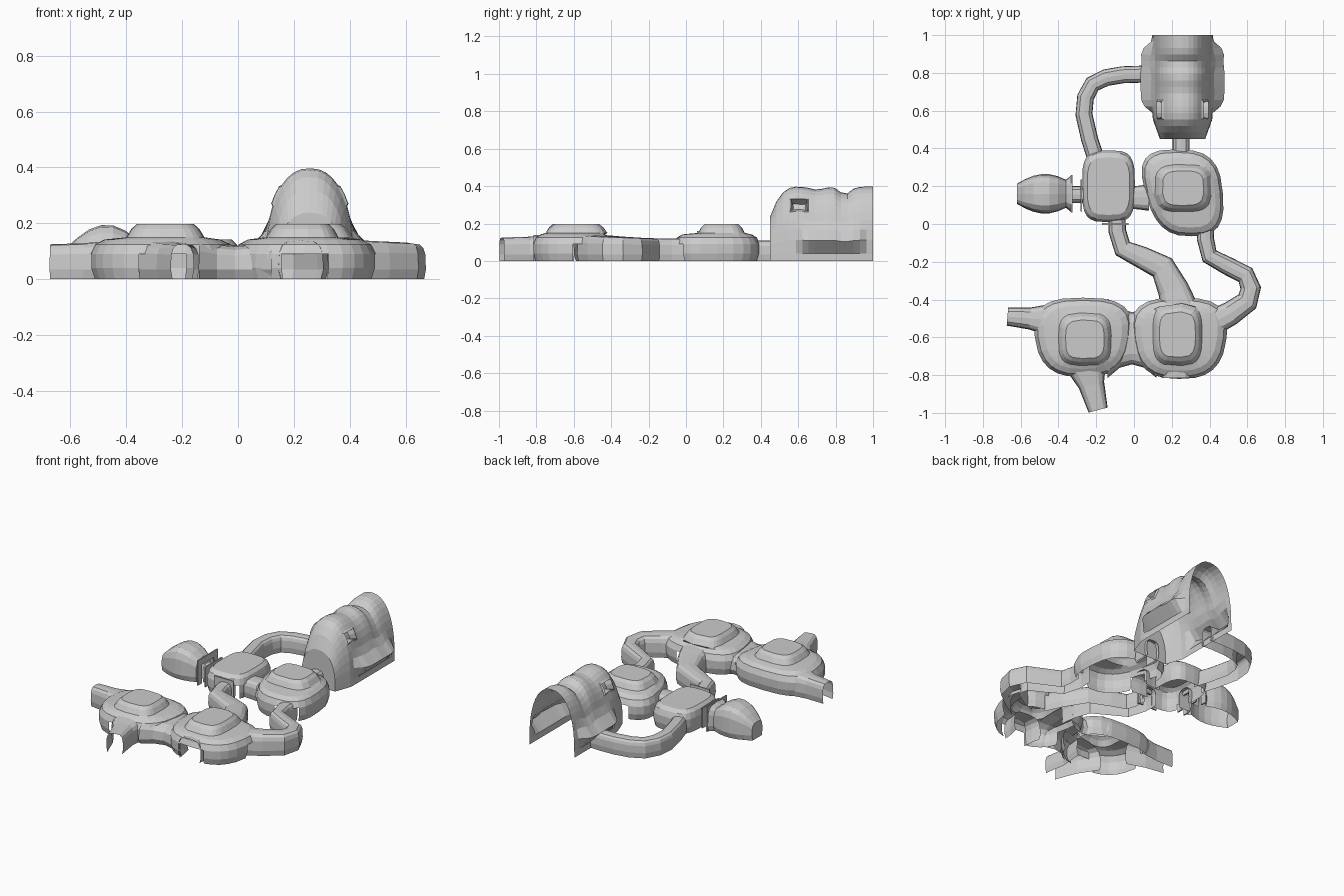
import bpy, bmesh
from math import atan2, copysign, cos, exp, pi, sin, sqrt
from mathutils import Vector

cube = bpy.data.objects.get("Cube")
if cube:
    bpy.data.objects.remove(cube, do_unlink=True)

stone = bpy.data.materials.new("pale_grey_stone")
stone.use_nodes = True
grey = (0.6, 0.6, 0.6, 1)
stone.diffuse_color = grey
stone.node_tree.nodes["Principled BSDF"].inputs["Base Color"].default_value = grey


def finish(name, bm):
    mesh = bpy.data.meshes.new(name)
    bm.to_mesh(mesh)
    bm.free()
    mesh.materials.append(stone)
    obj = bpy.data.objects.new(name, mesh)
    bpy.context.collection.objects.link(obj)


def loft(rings, closed=False, cap_start=False, cap_end=False):
    """Skin a list of equal-length point rings."""
    bm = bmesh.new()
    rows = [[bm.verts.new(point) for point in ring] for ring in rings]
    count = len(rows[0])
    for low, high in zip(rows, rows[1:]):
        for i in range(count if closed else count - 1):
            j = (i + 1) % count
            bm.faces.new((low[i], low[j], high[j], high[i]))
    if cap_start:
        bm.faces.new(rows[0])
    if cap_end:
        bm.faces.new(rows[-1])
    bmesh.ops.recalc_face_normals(bm, faces=bm.faces)
    return bm


def superellipse(angle, power):
    """Point on a unit curve: power 1 is a circle, smaller is squarer."""
    c, s = cos(angle), sin(angle)
    return Vector((copysign(abs(c) ** power, c), copysign(abs(s) ** power, s)))


def arch(width, height, base, tuck, steps, power):
    """Open-floored arch section as (across, up) points, tucked in at the floor."""
    curve = [superellipse(pi * k / steps, power) for k in range(steps + 1)]
    points = [(p.x * width, base + p.y * (height - base)) for p in curve]
    return [(width * tuck, 0)] + points + [(-width * tuck, 0)]


def sweep(name, stations, cap_start=False):
    """Sweep the arch along stations of (place, half width, height)."""
    places = [station[0] for station in stations]
    last = len(places) - 1
    rings = []
    for i, (place, width, height) in enumerate(stations):
        along = (places[min(i + 1, last)] - places[max(i - 1, 0)]).normalized()
        side = Vector((-along.y, along.x))
        section = arch(width, height, base=0.035, tuck=0.88, steps=8, power=0.55)
        rings.append([(*(place + side * across), up) for across, up in section])
    finish(name, loft(rings, cap_start=cap_start))


def tunnel(name, path, width=(0.045, 0.045), height=(0.11, 0.11)):
    """Round off a short path, then sweep it with a widening far end."""
    points = [Vector(p) for p in path]
    last = len(points) - 1
    smooth = []
    for i in range(last):
        a, b = points[max(i - 1, 0)], points[i]
        c, d = points[i + 1], points[min(i + 2, last)]
        smooth += [b, (9 * (b + c) - a - d) / 16]
    smooth.append(points[-1])
    stations = []
    for i, place in enumerate(smooth):
        ease = (i / (len(smooth) - 1)) ** 2
        stations.append((place, width[0] + (width[1] - width[0]) * ease,
                         height[0] + (height[1] - height[0]) * ease))
    sweep(name, stations)


def chamber(name, centre, radius, power, taper=0, lean=0, dome=None, doors=()):
    """Bulging wall, sloping shoulder and optional raised roof."""
    centre, radius = Vector(centre), Vector(radius)
    outline = []
    for k in range(24):
        p = superellipse(2 * pi * k / 24, power)
        p.x = p.x * (1 + taper * p.y) + lean * p.y
        outline.append(p * radius)
    rings = []
    for scale, z in ((0.95, 0), (1, 0.04), (1, 0.09), (0.93, 0.125), (0.8, 0.142)):
        rings.append([(*(centre + p * scale), z) for p in outline])
    if dome:
        middle, size = Vector(dome[0]), Vector(dome[1])
        for scale, z in ((1, 0.15), (0.87, 0.18), (0.73, 0.197)):
            ring = []
            for p in outline:
                offset = centre + p - middle
                angle = atan2(offset.y / size.y, offset.x / size.x)
                ring.append((*(middle + superellipse(angle, 0.6) * size * scale), z))
            rings.append(ring)
    bm = loft(rings, closed=True, cap_end=True)
    # Cut the doorways out of the wall
    gone = []
    for face in bm.faces:
        spot = face.calc_center_median()
        if spot.z < 0.1 and any((spot.xy - Vector(door)).length < 0.07 for door in doors):
            gone.append(face)
    bmesh.ops.delete(bm, geom=gone, context="FACES")
    finish(name, bm)


def portal(name, x, y, half, height, turned=False):
    """Thin square door frame made of two posts and a lintel."""
    bm = bmesh.new()
    post, thin = 0.04, 0.008
    parts = [(side * (half - post / 2), height / 2, post, height) for side in (-1, 1)]
    parts.append((0, height - post / 2, 2 * half, post))
    for offset, z, width, tall in parts:
        verts = bmesh.ops.create_cube(bm, size=1)["verts"]
        size = (thin, width, tall) if turned else (width, thin, tall)
        move = (x, y + offset, z) if turned else (x + offset, y, z)
        bmesh.ops.scale(bm, vec=size, verts=verts)
        bmesh.ops.translate(bm, vec=move, verts=verts)
    finish(name, bm)


# Chambers
chamber("east_chamber", centre=(0.265, 0.165), radius=(0.205, 0.23), power=0.7,
        taper=0.1, lean=-0.2, dome=((0.26, 0.19), (0.15, 0.125)),
        doors=[(0.25, 0.4), (0.38, -0.06), (0.06, 0.14)])
chamber("west_chamber", centre=(-0.135, 0.2), radius=(0.14, 0.19), power=0.55,
        doors=[(0, 0.14), (-0.09, 0), (-0.27, 0.16)])
chamber("south_east_chamber", centre=(0.24, -0.605), radius=(0.25, 0.215), power=0.72,
        taper=0.12, dome=((0.23, -0.585), (0.13, 0.165)),
        doors=[(0.23, -0.82), (0.23, -0.4), (0, -0.6), (0.48, -0.5)])
chamber("south_west_chamber", centre=(-0.27, -0.6), radius=(0.255, 0.21), power=0.72,
        taper=0.12, dome=((-0.26, -0.61), (0.14, 0.14)),
        doors=[(-0.25, -0.8), (-0.5, -0.5), (-0.02, -0.6)])

# Tunnels
tunnel("north_west_tunnel",
       [(0.11, 0.79), (-0.06, 0.79), (-0.22, 0.74), (-0.265, 0.58), (-0.2, 0.34)])
tunnel("hall_entry", [(0.25, 0.47), (0.25, 0.36)])
tunnel("middle_link", [(-0.03, 0.14), (0.08, 0.14)], width=(0.06, 0.07))
tunnel("centre_tunnel", [(-0.09, 0.04), (-0.06, -0.13), (0.15, -0.23), (0.24, -0.45)],
       width=(0.045, 0.1), height=(0.11, 0.14))
tunnel("east_tunnel", [(0.38, 0), (0.4, -0.17), (0.59, -0.27), (0.6, -0.41), (0.42, -0.52)],
       width=(0.045, 0.07), height=(0.12, 0.14))
tunnel("west_exit", [(-0.67, -0.49), (-0.43, -0.51)], width=(0.048, 0.09), height=(0.125, 0.14))
tunnel("south_exit", [(-0.19, -0.985), (-0.26, -0.72)], width=(0.052, 0.12), height=(0.125, 0.14))
tunnel("south_east_door", [(0.225, -0.815), (0.225, -0.7)], width=(0.08, 0.1),
       height=(0.138, 0.14))
for label, reach in (("west", -0.14), ("east", 0.12)):
    tunnel(label + "_neck", [(-0.01, -0.605), (reach, -0.605)],
           width=(0.138, 0.21), height=(0.12, 0.145))

# Small western cave with facing door frames
stations = []
for i in range(7):
    bulge = sin(pi * (0.1 + 0.7 * i / 6))
    place = Vector((-0.62 + 0.26 * i / 6, 0.16))
    stations.append((place, 0.03 + 0.075 * bulge, 0.065 + 0.13 * bulge))
stations.append((Vector((-0.33, 0.16)), 0.1, 0.16))
sweep("small_cave", stations, cap_start=True)
tunnel("cave_link", [(-0.33, 0.155), (-0.25, 0.155)])
portal("cave_frame", -0.33, 0.16, half=0.1, height=0.16, turned=True)
portal("west_chamber_frame", -0.28, 0.15, half=0.085, height=0.13, turned=True)
portal("south_frame", -0.1, 0, half=0.07, height=0.13)

# Great hall: rounded nose, two roof grooves and a flared ledge along the sides
middle = 0.257
rings = []
for i in range(17):
    y = 0.45 + 0.55 * i / 16
    nose = min(1, 0.2 + (y - 0.45) * 6)
    groove = 0.04 * exp(-((y - 0.85) / 0.04) ** 2) + 0.015 * exp(-((y - 0.7) / 0.05) ** 2)
    top = 0.397 * sqrt(1 - (1 - nose) ** 2) - groove
    width = 0.12 + 0.04 * min(1, (y - 0.45) * 9)
    flare = 0.065 * max(0, 1 - ((y - 0.78) / 0.19) ** 6)
    ring = []
    for across, up in arch(width, top, base=0.04, tuck=1, steps=20, power=0.87):
        spread = flare * max(0, 1 - abs(up - 0.11) / 0.07)
        ring.append((middle + across + copysign(spread, across), y, up))
    rings.append(ring)
hall = loft(rings, cap_start=True)
# Recessed window on each side of the hall
for side in (-1, 1):
    window = []
    for face in hall.faces:
        spot = face.calc_center_median()
        if 0.56 < spot.y < 0.65 and 0.27 < spot.z < 0.33 and (spot.x - middle) * side > 0:
            window.append(face)
    bmesh.ops.inset_region(hall, faces=window, thickness=0.01, depth=0.008)
    bmesh.ops.inset_region(hall, faces=window, thickness=0.008, depth=-0.045)
finish("great_hall", hall)
